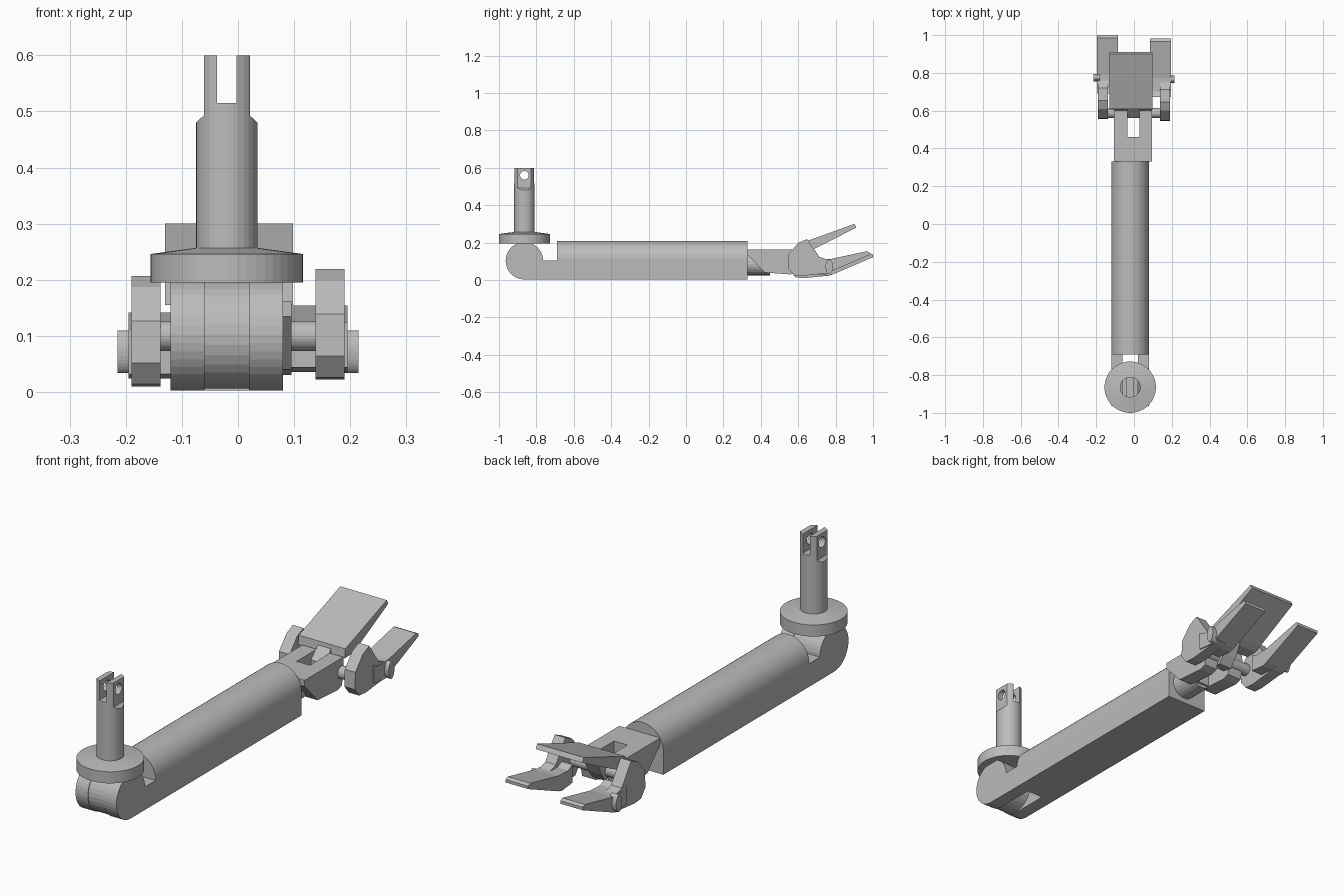
import bpy, bmesh, math
from mathutils import Matrix, Vector

if "Cube" in bpy.data.objects:
    bpy.data.objects.remove(bpy.data.objects["Cube"])

grey = bpy.data.materials.new("plain_grey")
grey.diffuse_color = (0.5, 0.5, 0.5, 1)
grey.use_nodes = True
grey.node_tree.nodes["Principled BSDF"].inputs["Base Color"].default_value = grey.diffuse_color
CX, KY = -0.02, -0.864          # arm centre line, elbow position


def finish(name, bm):
    bmesh.ops.recalc_face_normals(bm, faces=bm.faces)
    me = bpy.data.meshes.new(name)
    bm.to_mesh(me)
    bm.free()
    me.materials.append(grey)
    ob = bpy.data.objects.new(name, me)
    bpy.context.collection.objects.link(ob)
    return ob


def extrude(name, pts, axis, a, b, taper=None):
    """Profile extruded along x (points are y,z) or y (points are x,z)."""
    bm = bmesh.new()
    place = (lambda t, p: (t, p[0], p[1])) if axis == 'x' else (lambda t, p: (p[0], t, p[1]))
    f = bm.faces.new([bm.verts.new(place(a, p)) for p in pts])
    r = bmesh.ops.extrude_face_region(bm, geom=[f])
    vec = Vector((b - a, 0, 0)) if axis == 'x' else Vector((0, b - a, 0))
    bmesh.ops.translate(bm, vec=vec, verts=[v for v in r['geom'] if isinstance(v, bmesh.types.BMVert)])
    return finish(name, bm)


def box(name, lo, hi):
    return extrude(name, [(lo[1], lo[2]), (hi[1], lo[2]), (hi[1], hi[2]), (lo[1], hi[2])], 'x', lo[0], hi[0])


def rod(name, x0, x1, y, z, ry, rz=None, n=32):
    rz = rz or ry
    pts = [(y + ry * math.cos(2 * math.pi * i / n), z + rz * math.sin(2 * math.pi * i / n)) for i in range(n)]
    return extrude(name, pts, 'x', x0, x1)


def lathe(name, prof, n=48):
    """Solid turned about the vertical elbow axis; profile is (radius, z)."""
    bm = bmesh.new()
    rings = [[bm.verts.new((CX + r * math.cos(2 * math.pi * i / n), KY + r * math.sin(2 * math.pi * i / n), z))
              for i in range(n)] for r, z in prof]
    for A, B in zip(rings, rings[1:]):
        for i in range(n):
            bm.faces.new((A[i], A[(i + 1) % n], B[(i + 1) % n], B[i]))
    bm.faces.new(rings[0])
    bm.faces.new(rings[-1])
    return finish(name, bm)


def cut(ob, cutters):
    bpy.context.view_layer.objects.active = ob
    for c in cutters:
        c.hide_render = True
        m = ob.modifiers.new("cut", 'BOOLEAN')
        m.operation, m.solver, m.object = 'DIFFERENCE', 'EXACT', c
        bpy.ops.object.modifier_apply(modifier=m.name)
        bpy.data.objects.remove(c)


# forearm: flat underside, half-round top
arch = [(CX - 0.1, 0.003), (CX + 0.1, 0.003)]
arch += [(CX + 0.1 * math.cos(math.pi * i / 24), 0.108 + 0.1 * math.sin(math.pi * i / 24)) for i in range(25)]
extrude("forearm", arch, 'y', -0.69, 0.33)

# elbow fork cheeks with round ends
cheek = [(-0.68, 0.003), (-0.68, 0.105), (-0.765, 0.105)]
cheek += [(KY + 0.1 * math.cos(math.pi * i / 20), 0.103 + 0.1 * math.sin(math.pi * i / 20)) for i in range(1, 31)]
for side, x0, x1 in (("left", -0.12, -0.06), ("right", 0.02, 0.08)):
    extrude("elbow_cheek_" + side, cheek, 'x', x0, x1)
rod("elbow_knuckle", -0.061, 0.021, KY, 0.103, 0.097)

# disc collar and upright shaft
lathe("elbow_collar", [(0.136, 0.195), (0.136, 0.246), (0.055, 0.257)])
shaft = lathe("upright_shaft", [(0.055, 0.24), (0.055, 0.6)], 32)
flats = []
for s in (-1, 1):
    prof = [(CX + s * 0.055, 0.48), (CX + s * 0.041, 0.493), (CX + s * 0.041, 0.7), (CX + s * 0.1, 0.7), (CX + s * 0.1, 0.48)]
    flats.append(extrude("flat_cutter", prof, 'y', KY - 0.2, KY + 0.2))
cut(shaft, flats + [box("slot_cutter", (-0.037, -1.1, 0.515), (-0.003, -0.6, 0.7)),
                    rod("hole_cutter", -0.2, 0.2, KY, 0.56, 0.023)])

# wrist: block with sloped underside, two prongs, round core
slope = [(0.33, 0.162), (0.46, 0.162), (0.46, 0.04), (0.42, 0.04), (0.33, 0.135)]
extrude("wrist_block", slope, 'x', -0.105, 0.095)
prong = [(0.44, 0.162), (0.60, 0.162), (0.605, 0.1), (0.59, 0.04), (0.56, 0.03), (0.42, 0.04)]
for side, x0, x1 in (("left", -0.105, -0.035), ("right", 0.03, 0.095)):
    extrude("wrist_prong_" + side, prong, 'x', x0, x1)
core = [(CX + 0.015 + 0.06 * math.cos(math.pi * i / 12), 0.085 + 0.06 * math.sin(math.pi * i / 12)) for i in range(24)]
extrude("wrist_core", core, 'y', 0.32, 0.45)

# cross rod that carries the fingers
rod("finger_axle", -0.17, 0.17, 0.588, 0.1, 0.027)

# wide upper finger and its hub
upper = [(0.605, 0.155), (0.61, 0.195), (0.90, 0.3), (0.91, 0.28), (0.69, 0.168), (0.66, 0.155)]
extrude("upper_finger", upper, 'x', -0.13, 0.098)
hub = [(0.56, 0.07), (0.56, 0.13), (0.61, 0.18), (0.68, 0.175), (0.64, 0.1), (0.61, 0.06)]
extrude("upper_finger_hub", hub, 'x', -0.035, 0.03)

# mirrored side fingers: knuckle plate, flat tip and oval pin
knuckle = [(0.555, 0.06), (0.558, 0.135), (0.61, 0.195), (0.655, 0.215), (0.69, 0.165), (0.72, 0.12),
           (0.78, 0.1), (0.79, 0.04), (0.77, 0.032), (0.63, 0.018), (0.585, 0.022)]
tip = [(0.69, 0.12), (0.72, 0.105), (0.79, 0.108), (0.985, 0.15), (1.0, 0.143), (1.0, 0.13), (0.79, 0.04), (0.765, 0.032), (0.69, 0.04)]
for side, s, dy, dz in (("left", -1, 0.0, -0.008), ("right", 1, -0.018, 0.004)):
    k = [(y + dy * 0.5, z + dz) for y, z in knuckle]
    t = [(y + dy, z + dz) for y, z in tip]
    extrude("finger_knuckle_" + side, k, 'x', s * 0.138, s * 0.19)
    extrude("finger_tip_" + side, t, 'x', s * 0.085, s * 0.195)
    rod("finger_pin_" + side, s * 0.18, s * 0.215, 0.775 + dy * 0.5, 0.072, 0.02, 0.038)
